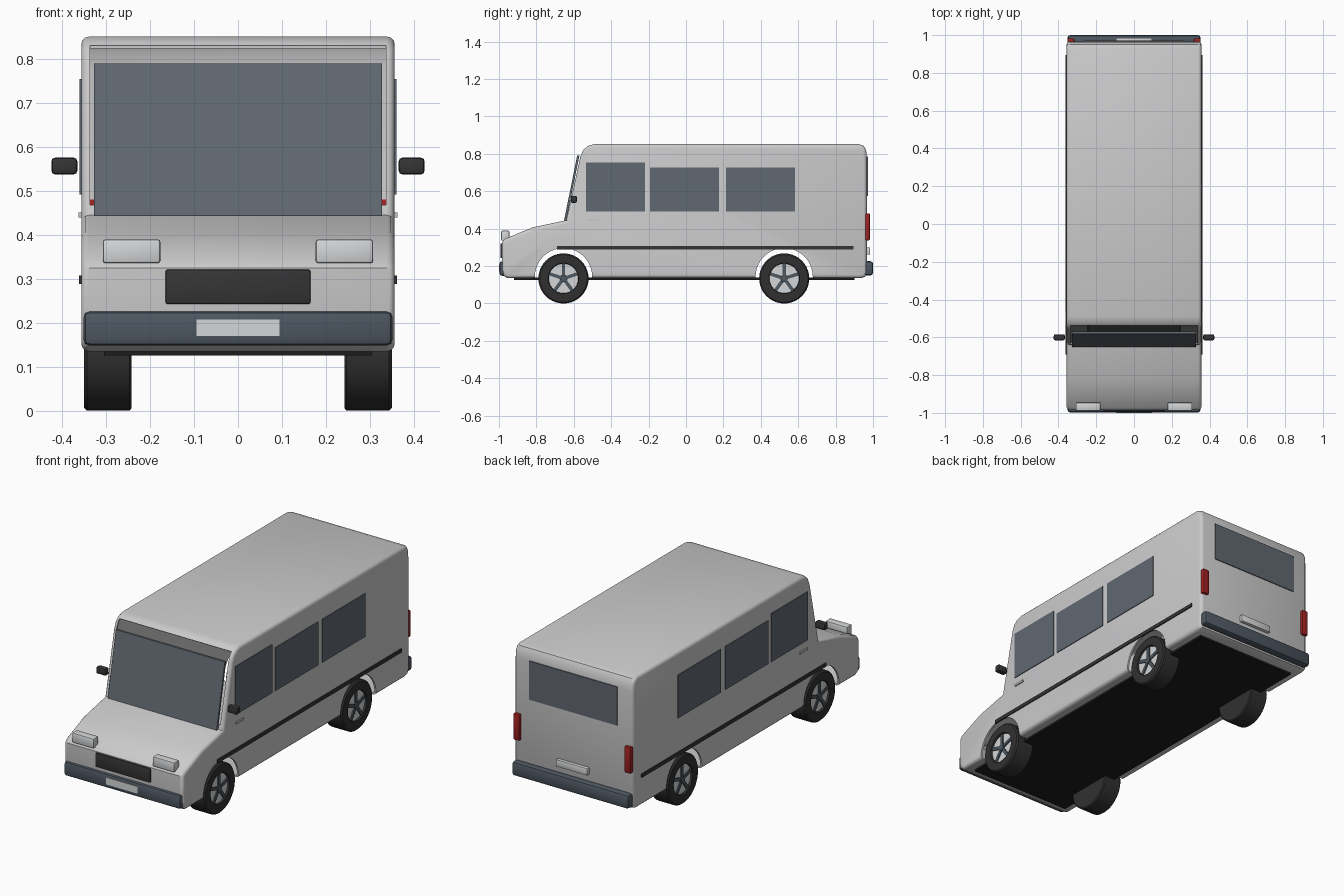
import bpy, bmesh, math
from mathutils import Matrix, Vector

cube = bpy.data.objects.get("Cube")
if cube:
    bpy.data.objects.remove(cube, do_unlink=True)


def material(name, r, g, b):
    m = bpy.data.materials.new(name)
    m.diffuse_color = (r, g, b, 1)
    m.use_nodes = True
    m.node_tree.nodes["Principled BSDF"].inputs["Base Color"].default_value = (r, g, b, 1)
    return m


PAINT = material("grey paint", .6, .6, .61)
SILVER = material("light silver", .66, .67, .68)
GLASS = material("tinted glass", .12, .14, .165)
SLATE = material("slate bumper", .075, .095, .12)
TRIM = material("dark trim", .035, .035, .036)
RUBBER = material("tyre rubber", .03, .03, .03)
RED = material("red lens", .35, .015, .015)
BLACK = material("underside black", .012, .012, .012)


def finish(name, bm, mat, smooth=True):
    bmesh.ops.recalc_face_normals(bm, faces=bm.faces)
    mesh = bpy.data.meshes.new(name)
    bm.to_mesh(mesh)
    bm.free()
    ob = bpy.data.objects.new(name, mesh)
    bpy.context.collection.objects.link(ob)
    if mat:
        mesh.materials.append(mat)
    if smooth:
        smooth_edges(ob)
    return ob


def smooth_edges(ob):
    bpy.ops.object.select_all(action='DESELECT')
    ob.select_set(True)
    bpy.context.view_layer.objects.active = ob
    bpy.ops.object.shade_smooth_by_angle(angle=math.radians(35))


def box(name, xs, ys, zs, mat, bevel=0):
    """Box between the given limits, with optional rounded edges."""
    bm = bmesh.new()
    bmesh.ops.create_cube(bm, size=1)
    for v in bm.verts:
        v.co = [(a + b) / 2 + c * (b - a) for c, (a, b) in zip(v.co, (xs, ys, zs))]
    if bevel:
        bmesh.ops.bevel(bm, geom=bm.edges[:], offset=bevel, segments=2,
                        profile=.5, affect='EDGES')
    return finish(name, bm, mat, bool(bevel))


def pair(name, xs, ys, zs, mat, bevel=0):
    """The same box on both sides."""
    box(name + "_left", xs, ys, zs, mat, bevel)
    box(name + "_right", (-xs[1], -xs[0]), ys, zs, mat, bevel)


def prism(name, profile, half, mat, bevel=0):
    """Side profile (y, z) extruded across x, with rounded rims."""
    bm = bmesh.new()
    face = bm.faces.new([bm.verts.new((-half, y, z)) for y, z in profile])
    ext = bmesh.ops.extrude_face_region(bm, geom=[face])
    for v in ext["geom"]:
        if isinstance(v, bmesh.types.BMVert):
            v.co.x = half
    if bevel:
        rims = [e for e in bm.edges if abs(e.verts[0].co.x - e.verts[1].co.x) < 1e-5]
        bmesh.ops.bevel(bm, geom=rims, offset=bevel, segments=3, profile=.5,
                        affect='EDGES', clamp_overlap=False)
    return finish(name, bm, mat)


def lathe(name, points, side, y, z, mat, steps=40):
    """Profile (x, radius) turned around a sideways axle."""
    bm = bmesh.new()
    rings = []
    for x, r in points:
        rings.append([bm.verts.new((side * x, y + r * math.cos(math.tau * i / steps),
                                    z + r * math.sin(math.tau * i / steps)))
                      for i in range(steps)])
    for a, b in zip(rings, rings[1:]):
        for i in range(steps):
            j = (i + 1) % steps
            bm.faces.new((a[i], a[j], b[j], b[i]))
    bm.faces.new(rings[0])
    bm.faces.new(rings[-1])
    return finish(name, bm, mat)


AXLES = {"front": -.655, "rear": .525}
WHEEL_Z, WHEEL_R = .134, .134

# Hollow body shell
body = prism("body", [
    (-.955, .135), (-.978, .15), (-.985, .18), (-.985, .325), (-.97, .345),
    (-.82, .407), (-.64, .445), (-.565, .785), (-.55, .82), (-.525, .842), (-.49, .852),
    (.925, .852), (.95, .843), (.963, .82), (.967, .78), (.967, .165), (.958, .143),
    (.935, .135)], .357, PAINT, .018)
shell = body.modifiers.new("shell", 'SOLIDIFY')
shell.thickness = .01
shell.offset = -1

# Wheel arches and windscreen opening
cutters = [lathe("arch_cutter", [(-.5, .153), (.5, .153)], 1, y, .143, None)
           for y in AXLES.values()]
cutters.append(box("screen_cutter", (-.337, .337), (-.8, -.53), (.468, .831), None))
for c in cutters:
    c.hide_render = True
    cut = body.modifiers.new("cut", 'BOOLEAN')
    cut.operation = 'DIFFERENCE'
    cut.solver = 'EXACT'
    cut.object = c
bpy.context.view_layer.objects.active = body
for m in list(body.modifiers):
    bpy.ops.object.modifier_apply(modifier=m.name)
for c in cutters:
    bpy.data.objects.remove(c, do_unlink=True)
smooth_edges(body)

# Glass
prism("windscreen", [(-.652, .444), (-.64, .444), (-.57, .79), (-.582, .79)], .328, GLASS)
for name, ys, top in (("cab_window", (-.535, -.22), .755),
                      ("middle_window", (-.193, .176), .727),
                      ("rear_side_window", (.213, .583), .727)):
    pair(name, (.354, .361), ys, (.492, top), GLASS)
box("back_window", (-.265, .265), (.964, .972), (.575, .785), GLASS)

# Side trim, door handles and mirrors
pair("side_stripe", (.354, .362), (-.69, .895), (.288, .308), TRIM)
pair("door_handle", (.354, .363), (-.53, -.465), (.44, .451), PAINT)
pair("mirror", (.366, .425), (-.616, -.584), (.538, .576), TRIM, .008)

# Nose
pair("headlight", (.177, .308), (-.988, -.945), (.336, .39), SILVER, .006)
box("grille", (-.165, .165), (-.992, -.965), (.243, .321), TRIM, .004)
box("front_bumper", (-.352, .352), (-.998, -.95), (.148, .226), SLATE, .014)
box("front_plate", (-.095, .095), (-1, -.992), (.17, .208), SILVER)

# Tail
box("rear_bumper", (-.352, .352), (.95, 1), (.15, .226), SLATE, .014)
box("rear_plate", (-.095, .095), (.964, .985), (.262, .3), SILVER, .003)
pair("tail_light", (.316, .353), (.955, .983), (.338, .482), RED, .006)

# Floor
box("underside", (-.305, .305), (-.92, .9), (.125, .139), BLACK)

# Wheels
for end, y in AXLES.items():
    for label, s in (("left", 1), ("right", -1)):
        tag = end + "_" + label
        R = WHEEL_R
        lathe("tyre_" + tag, [(.242, R - .006), (.247, R), (.344, R), (.351, R - .007),
                              (.351, .082), (.338, .078)], s, y, WHEEL_Z, RUBBER)
        lathe("rim_" + tag, [(.335, .079), (.341, .079)], s, y, WHEEL_Z, SILVER)
        lathe("hub_" + tag, [(.338, .02), (.35, .018)], s, y, WHEEL_Z, SLATE, 20)
        # Five spokes
        bm = bmesh.new()
        for i in range(5):
            spoke = bmesh.ops.create_cube(bm, size=1)["verts"]
            for v in spoke:
                v.co = Vector((v.co.x * .008 + s * .343, v.co.y * .018, v.co.z * .07 + .043))
            turn = Matrix.Translation((0, y, WHEEL_Z)) @ Matrix.Rotation(math.tau * i / 5, 4, 'X')
            bmesh.ops.transform(bm, matrix=turn, verts=spoke)
        finish("spokes_" + tag, bm, SLATE, False)
